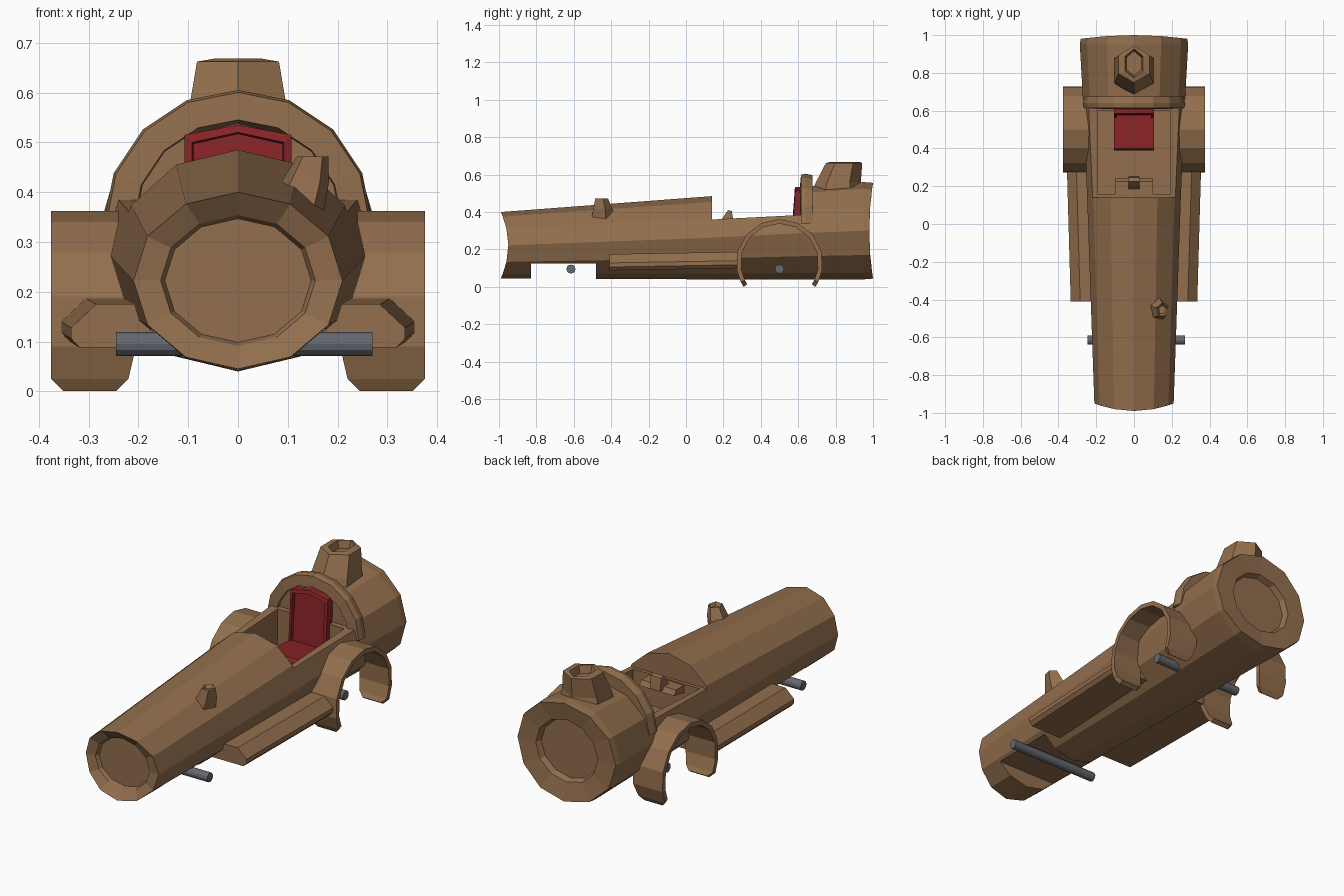
import bpy, bmesh, math
from math import sin, cos, radians, pi

if "Cube" in bpy.data.objects:
    bpy.data.objects.remove(bpy.data.objects["Cube"])


def material(name, rgb):
    m = bpy.data.materials.new(name)
    m.diffuse_color = (*rgb, 1)
    m.use_nodes = True
    m.node_tree.nodes["Principled BSDF"].inputs["Base Color"].default_value = m.diffuse_color
    return m


WOOD = material("brown wood", (0.29, 0.158, 0.075))
RED = material("seat red", (0.25, 0.017, 0.02))
STEEL = material("axle grey", (0.13, 0.14, 0.16))


def loft(name, rings, mat, mirror=False, closed=False):
    """Skin matching rings of points, capping both ends unless closed."""
    bm = bmesh.new()
    vs = [[bm.verts.new(p) for p in r] for r in rings]
    n = len(rings[0])
    pairs = list(zip(vs, vs[1:])) + ([(vs[-1], vs[0])] if closed else [])
    for a, b in pairs:
        for i in range(n):
            j = (i + 1) % n
            bm.faces.new((a[i], a[j], b[j], b[i]))
    if not closed:
        bm.faces.new(vs[0])
        bm.faces.new(vs[-1])
    bmesh.ops.recalc_face_normals(bm, faces=bm.faces)
    me = bpy.data.meshes.new(name)
    bm.to_mesh(me)
    bm.free()
    me.materials.append(mat)
    ob = bpy.data.objects.new(name, me)
    bpy.context.collection.objects.link(ob)
    if mirror:
        ob.modifiers.new("Mirror", 'MIRROR')
    return ob


def side_prism(name, profile, x0, x1, mat):
    """Extrude a (y, z) profile along x."""
    return loft(name, [[(x, y, z) for y, z in profile] for x in (x0, x1)], mat)


def cut(target, cutter):
    mod = target.modifiers.new("Cut", 'BOOLEAN')
    mod.operation = 'DIFFERENCE'
    mod.solver = 'EXACT'
    mod.object = cutter
    cutter.hide_render = True
    bpy.context.view_layer.objects.active = target
    bpy.ops.object.modifier_apply(modifier=mod.name)
    bpy.data.objects.remove(cutter)


def log_ring(y, rx, bottom, top, scale=1.0, wave=0.0):
    """Twelve sided ring; wave pushes the sides inward at the rough ends."""
    zc, rz = (top + bottom) / 2, (top - bottom) / 2
    pts = []
    for i in range(12):
        a = 2 * pi * i / 12
        pts.append((rx * scale * sin(a), y + wave * abs(sin(a)) ** 2,
                    zc + rz * scale * cos(a)))
    return pts


# Hollow-ended tapering log body
front, back = (0.21, 0.045, 0.40), (0.287, 0.04, 0.56)
body = loft("log_body", [
    log_ring(-0.93, *front, scale=0.70),
    log_ring(-0.95, *front, scale=0.74),
    log_ring(-0.99, *front, wave=0.04),
    log_ring(0.14, 0.248, 0.04, 0.485),
    log_ring(0.62, 0.268, 0.04, 0.535),
    log_ring(0.95, *back),
    log_ring(1.0, *back, scale=0.985, wave=-0.02),
    log_ring(0.98, *back, scale=0.62),
    log_ring(0.95, *back, scale=0.58)], WOOD)

# Cockpit opening, foot well and front wheel cut-out
cut(body, side_prism("cut_opening", [(0.14, 0.36), (0.625, 0.385), (0.625, 0.9), (0.14, 0.9)],
                     -0.5, 0.5, WOOD))
cut(body, side_prism("cut_well", [(0.16, 0.2), (0.60, 0.2), (0.60, 0.6), (0.16, 0.6)],
                     -0.192, 0.192, WOOD))
cut(body, side_prism("cut_axle", [(-0.83, -0.1), (-0.48, -0.1), (-0.48, 0.125), (-0.83, 0.125)],
                     -0.5, 0.5, WOOD))

# Raised collar behind the cockpit
rings = []
for i in range(9):
    a = radians(-90 + 22.5 * i)
    rings.append([(r * sin(a), y, 0.335 + r * cos(a))
                  for r, y in ((0.265, 0.615), (0.27, 0.64), (0.262, 0.675), (0.2, 0.675), (0.21, 0.61))])
loft("collar", rings, WOOD)


# Tapered stumps
def stump_ring(c, rx, ry, n, turn=0.0):
    return [(c[0] + rx * sin(2 * pi * i / n + turn), c[1] + ry * cos(2 * pi * i / n + turn), c[2])
            for i in range(n)]


loft("hollow_stump", [
    stump_ring((0, 0.81, 0.48), 0.125, 0.15, 6),
    stump_ring((0, 0.815, 0.56), 0.115, 0.12, 6),
    stump_ring((0, 0.845, 0.662), 0.095, 0.097, 6),
    stump_ring((0, 0.85, 0.668), 0.055, 0.078, 6),
    stump_ring((0, 0.85, 0.63), 0.045, 0.065, 6)], WOOD)
loft("branch_knob", [
    stump_ring((0.115, -0.45, 0.36), 0.06, 0.07, 5),
    stump_ring((0.135, -0.45, 0.42), 0.05, 0.055, 5),
    stump_ring((0.15, -0.455, 0.472), 0.033, 0.038, 5),
    stump_ring((0.15, -0.455, 0.455), 0.02, 0.024, 5)], WOOD)

# Rear mudguards with chamfered tips
tips = {-34: (0.245, 0.35), -27: (0.22, 0.375)}
half = [-34, -27, -10, 15, 40, 65]
angles = half + [90] + [180 - a for a in reversed(half)]
rings = []
for a in angles:
    xi, xo = tips.get(a if a <= 90 else 180 - a, (0.205, 0.375))
    c, s = cos(radians(a)), sin(radians(a))
    rings.append([(x, 0.5 + r * c, 0.13 + r * s)
                  for x, r in ((xi, 0.208), (xi, 0.232), (xo, 0.232), (xo, 0.208))])
loft("mudguard", rings, WOOD, mirror=True)

# Running boards
section = [(0.14, 0.10), (0.14, 0.187), (0.305, 0.187), (0.355, 0.14), (0.355, 0.118), (0.338, 0.10)]
loft("running_board", [[(x - dx, y, z - dz) for x, z in section]
                       for y, dx, dz in ((-0.41, 0.02, 0.012), (0.29, 0.0, 0.0))], WOOD, mirror=True)

# Axles
for name, y in (("front_axle", -0.615), ("rear_axle", 0.5)):
    loft(name, [[(x, y + 0.024 * sin(2 * pi * i / 12), 0.095 + 0.024 * cos(2 * pi * i / 12))
                 for i in range(12)] for x in (-0.245, 0.27)], STEEL)


# Seat: chevron-topped back with recessed panel, and cushion
def back_ring(y_low, y_high, inset):
    w, lo, hi = 0.107 - inset, 0.22 + inset, 0.515 - inset
    return [(-w, y_low, lo), (w, y_low, lo), (w, y_high, hi),
            (0, y_high, hi + 0.02), (-w, y_high, hi)]


loft("seat_back", [
    back_ring(0.575, 0.595, 0.018), back_ring(0.56, 0.58, 0.015), back_ring(0.565, 0.585, 0),
    back_ring(0.615, 0.625, 0)], RED)
side_prism("seat_cushion", [(0.39, 0.19), (0.39, 0.25), (0.40, 0.265), (0.59, 0.255), (0.59, 0.19)],
           -0.105, 0.105, RED)

# Dashboard shelf and steering block
side_prism("dashboard", [(0.13, 0.31), (0.13, 0.355), (0.225, 0.355), (0.24, 0.33)], -0.1, 0.1, WOOD)
side_prism("steering_block", [(0.175, 0.34), (0.225, 0.41), (0.245, 0.405), (0.255, 0.34)],
           -0.03, 0.03, WOOD)
